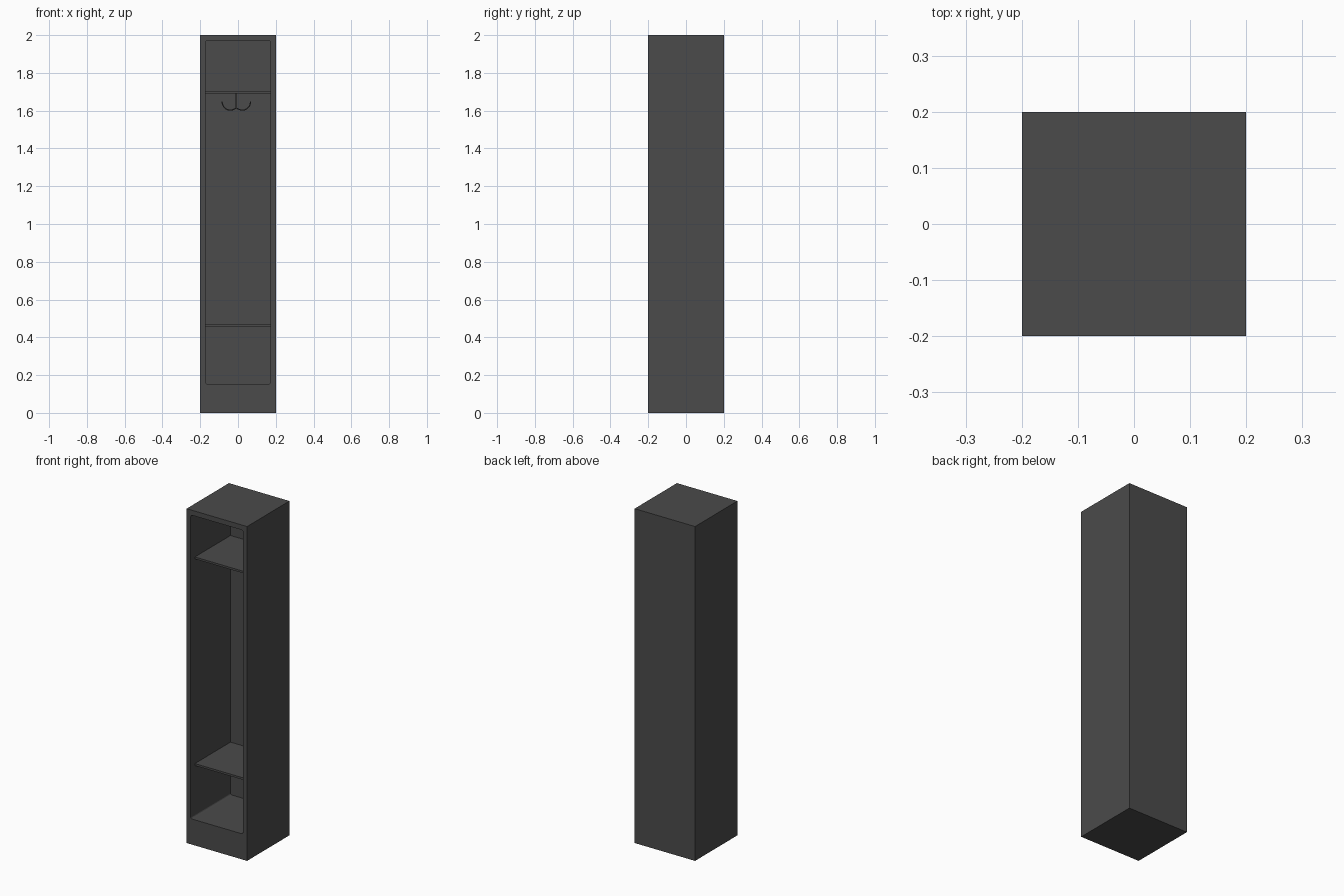
import bpy
import bmesh
from math import cos, sin, radians

if "Cube" in bpy.data.objects:
    bpy.data.objects.remove(bpy.data.objects["Cube"], do_unlink=True)

WIDTH, HEIGHT = 0.4, 2.0
INNER = 0.173                    # half width of the opening
FLOOR, CEILING = 0.153, 1.97     # opening height range
BACK = 0.176                     # inner face of the back panel
SHELF_FRONT = -0.16

# Single charcoal colour
charcoal = bpy.data.materials.new("charcoal")
charcoal.use_nodes = True
colour = (0.07, 0.07, 0.07, 1)
charcoal.diffuse_color = colour
charcoal.node_tree.nodes["Principled BSDF"].inputs["Base Color"].default_value = colour


def box(name, low, high, corner=0):
    """Box between two corners; optionally round the edges running along y."""
    bm = bmesh.new()
    bmesh.ops.create_cube(bm, size=1)
    for v in bm.verts:
        v.co = [high[i] if v.co[i] > 0 else low[i] for i in range(3)]
    if corner:
        edges = [e for e in bm.edges
                 if abs(e.verts[0].co.y - e.verts[1].co.y) > 0.01]
        bmesh.ops.bevel(bm, geom=edges, offset=corner, segments=4,
                        profile=0.5, affect='EDGES')
    mesh = bpy.data.meshes.new(name)
    bm.to_mesh(mesh)
    bm.free()
    mesh.materials.append(charcoal)
    obj = bpy.data.objects.new(name, mesh)
    bpy.context.collection.objects.link(obj)
    return obj


def wire(name, points, radius):
    """Round wire through a list of points."""
    curve = bpy.data.curves.new(name, 'CURVE')
    curve.dimensions = '3D'
    curve.bevel_depth = radius
    curve.bevel_resolution = 2
    curve.use_fill_caps = True
    spline = curve.splines.new('POLY')
    spline.points.add(len(points) - 1)
    for p, co in zip(spline.points, points):
        p.co = (*co, 1)
    curve.materials.append(charcoal)
    obj = bpy.data.objects.new(name, curve)
    bpy.context.collection.objects.link(obj)
    return obj


# Cabinet shell: solid block hollowed from the front
half = WIDTH / 2
cabinet = box("cabinet", (-half, -half, 0), (half, half, HEIGHT))
cutter = box("opening_cutter", (-INNER, -half - 0.1, FLOOR),
             (INNER, BACK, CEILING), corner=0.01)
cutter.hide_render = True
cut = cabinet.modifiers.new("opening", 'BOOLEAN')
cut.operation = 'DIFFERENCE'
cut.solver = 'EXACT'
cut.object = cutter
bpy.context.view_layer.objects.active = cabinet
cabinet.select_set(True)
bpy.ops.object.modifier_apply(modifier=cut.name)
bpy.data.objects.remove(cutter, do_unlink=True)

# Shelves, set back from the front edge
for name, top in (("upper_shelf", 1.703), ("lower_shelf", 0.467)):
    box(name, (-INNER, SHELF_FRONT, top - 0.012), (INNER, BACK, top))

# Double coat hook hanging under the upper shelf
hook_x = -0.009
wire("hook_stem", [(hook_x, 0, 1.695), (hook_x, 0, 1.61)], 0.005)
for side, name in ((-1, "right_hook"), (1, "left_hook")):
    arc = []
    for step in range(17):
        a = radians(-130 + step * 130 / 16)
        arc.append((hook_x + side * (0.032 + 0.043 * cos(a)), 0,
                    1.648 + 0.045 * sin(a)))
    wire(name, arc, 0.003)
